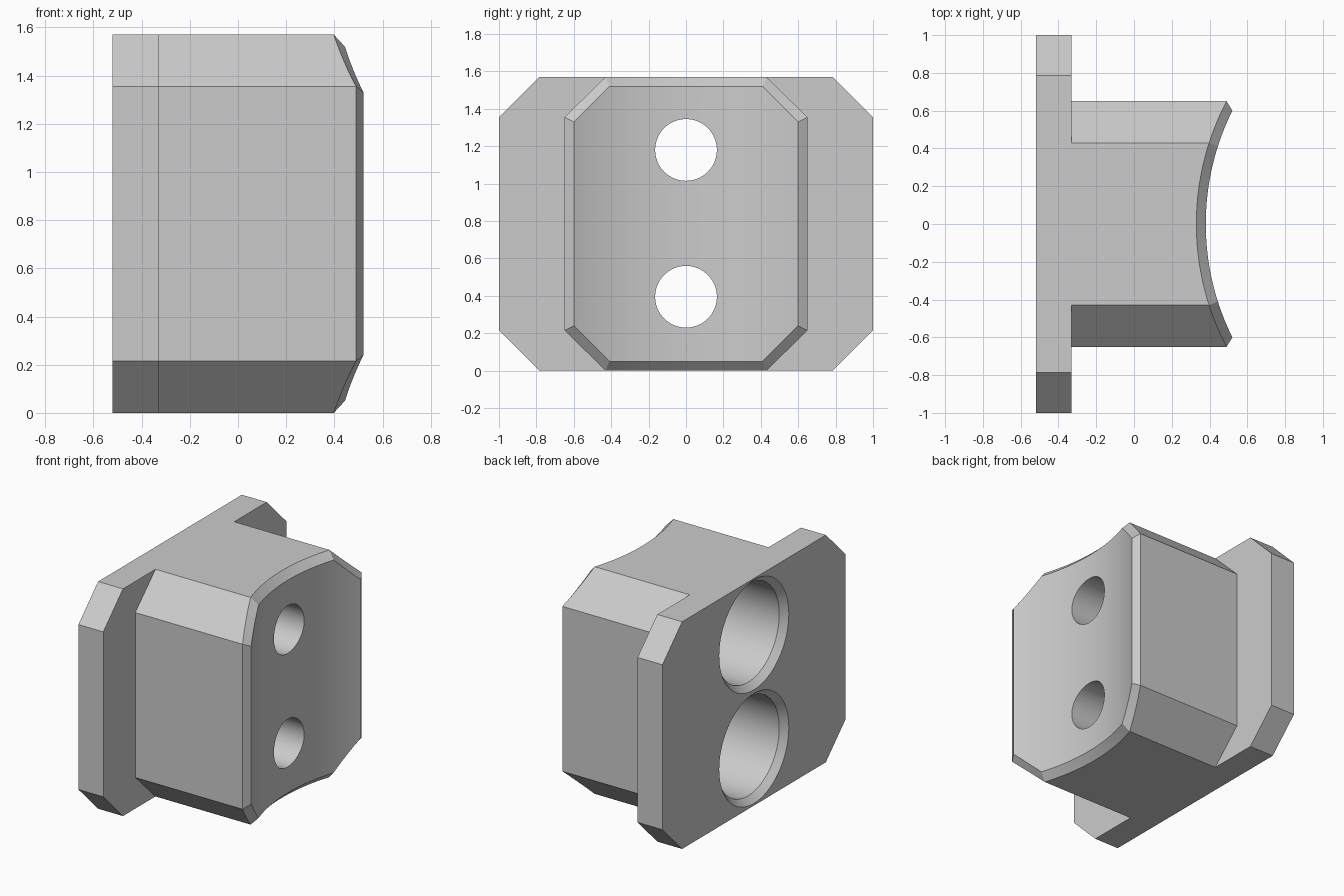
import bpy, bmesh
from math import sqrt, sin, cos, pi, radians

cube = bpy.data.objects.get("Cube")
if cube:
    bpy.data.objects.remove(cube, do_unlink=True)

HEIGHT, MID = 1.57, 0.785
BACK, STEP = -0.52, -0.33          # plate thickness in x
CUT = 0.215                        # corner cut of both octagons
SADDLE_X = 1.73                    # axis of the concave front

grey = bpy.data.materials.new("plain grey")
grey.use_nodes = True
grey.diffuse_color = (0.6, 0.6, 0.6, 1)
grey.node_tree.nodes["Principled BSDF"].inputs["Base Color"].default_value = (0.6, 0.6, 0.6, 1)


def make_object(name, bm):
    bmesh.ops.recalc_face_normals(bm, faces=bm.faces)
    mesh = bpy.data.meshes.new(name)
    bm.to_mesh(mesh)
    bm.free()
    mesh.materials.append(grey)
    obj = bpy.data.objects.new(name, mesh)
    bpy.context.collection.objects.link(obj)
    return obj


def saddle(y, radius):
    return SADDLE_X - sqrt(radius * radius - y * y)


# Octagonal mounting plate
def make_plate():
    bm = bmesh.new()
    outline = [(1, MID - CUT), (1 - CUT, MID), (CUT - 1, MID), (-1, MID - CUT),
               (-1, CUT - MID), (CUT - 1, -MID), (1 - CUT, -MID), (1, CUT - MID)]
    face = bm.faces.new([bm.verts.new((BACK, y, MID + z)) for y, z in outline])
    extruded = bmesh.ops.extrude_face_region(bm, geom=[face])["geom"]
    verts = [v for v in extruded if isinstance(v, bmesh.types.BMVert)]
    bmesh.ops.translate(bm, verts=verts, vec=(STEP - BACK, 0, 0))
    return make_object("bracket_body", bm)


# Octagonal block with a concave, chamfered front, built as columns across y
def make_block():
    def stations(side, flat, top, low):
        steps = [(side + (flat - side) * i / 8, low + (top - low) * i / 8) for i in range(8)]
        middle = [(flat - 2 * flat * i / 24, top) for i in range(25)]
        return steps + middle + [(-y, z) for y, z in reversed(steps)]

    outer = stations(0.65, 0.43, MID, MID - CUT)
    inner = stations(0.60, 0.41, MID - 0.05, 0.545)
    bm = bmesh.new()
    columns = []
    for (yo, zo), (yi, zi) in zip(outer, inner):
        xo, xi = saddle(yo, 1.40), saddle(yi, 1.35)
        half = [(-0.42, yo, zo), (xo, yo, zo), (xi, yi, zi)]
        loop = half + [(x, y, -z) for x, y, z in reversed(half)]
        columns.append([bm.verts.new((x, y, z + MID)) for x, y, z in loop])
    for a, b in zip(columns, columns[1:]):
        for i in range(6):
            j = (i + 1) % 6
            bm.faces.new((a[i], a[j], b[j], b[i]))
    for c in (columns[0], columns[-1]):
        bm.faces.new((c[0], c[1], c[4], c[5]))
        bm.faces.new((c[1], c[2], c[3], c[4]))
    return make_object("saddle_block", bm)


# Stepped drill: chamfered counterbore at the back, narrow hole to the front
def make_drill(name, z):
    profile = [(-0.56, 0.38), (BACK, 0.38), (-0.475, 0.34), (0.03, 0.34), (0.03, 0.165), (0.7, 0.165)]
    bm = bmesh.new()
    count = 64
    rings = [[bm.verts.new((x, r * cos(2 * pi * k / count), z + r * sin(2 * pi * k / count)))
              for k in range(count)] for x, r in profile]
    for a, b in zip(rings, rings[1:]):
        for k in range(count):
            n = (k + 1) % count
            bm.faces.new((a[k], a[n], b[n], b[k]))
    bm.faces.new(rings[0])
    bm.faces.new(rings[-1])
    return make_object(name, bm)


body = make_plate()
bpy.context.view_layer.objects.active = body
body.select_set(True)


def combine(tool, operation):
    mod = body.modifiers.new(tool.name, "BOOLEAN")
    mod.operation = operation
    mod.solver = "EXACT"
    mod.object = tool
    bpy.ops.object.modifier_apply(modifier=mod.name)
    bpy.data.objects.remove(tool, do_unlink=True)


combine(make_block(), "UNION")
combine(make_drill("lower_drill", 0.395), "DIFFERENCE")
combine(make_drill("upper_drill", 1.18), "DIFFERENCE")

bpy.ops.object.shade_smooth_by_angle(angle=radians(25))
